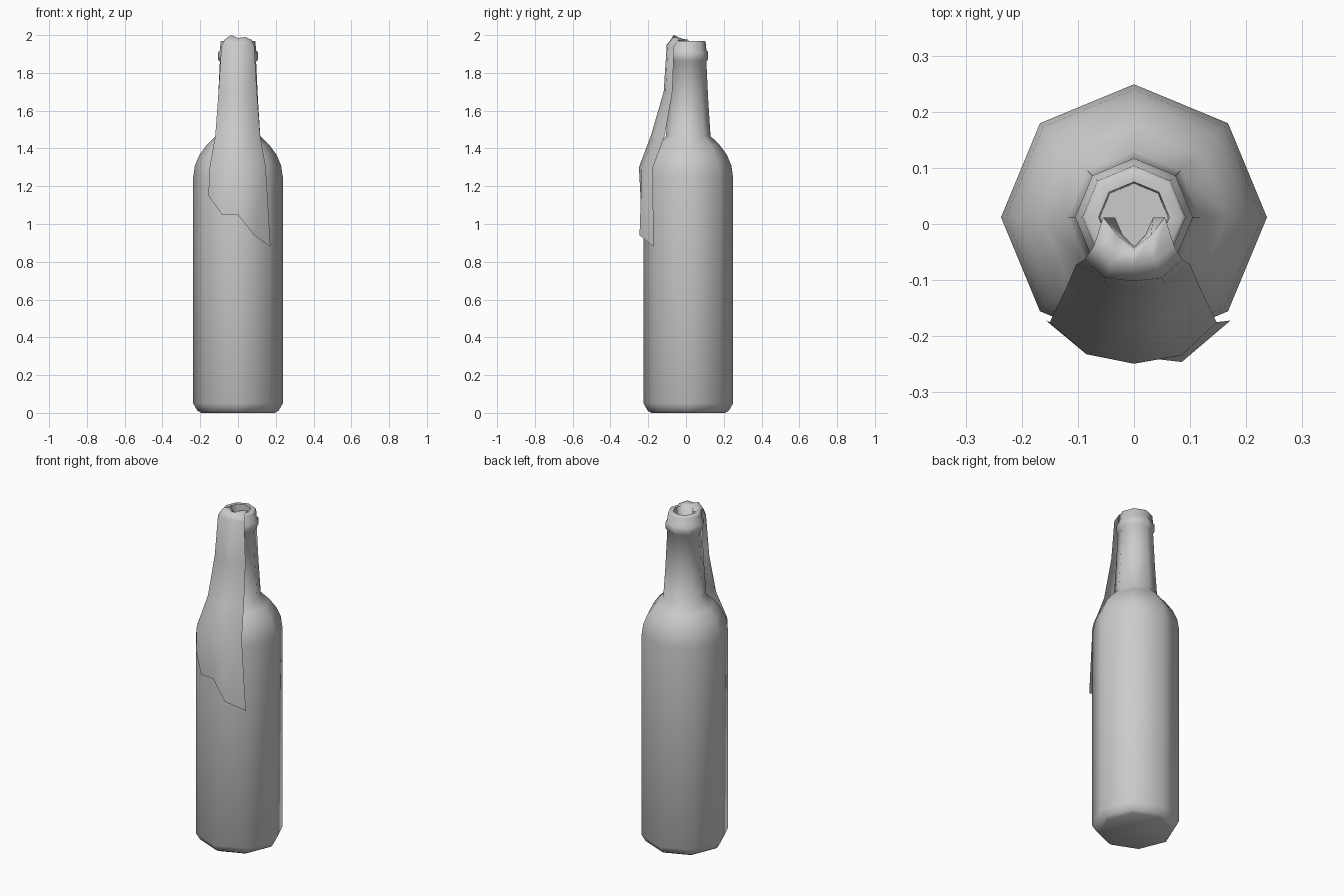
import bpy, bmesh, math

SIDES = 8
CENTRE_Y = 0.012


def make_object(name, bm, angle):
    mesh = bpy.data.meshes.new(name)
    bm.to_mesh(mesh)
    bm.free()
    obj = bpy.data.objects.new(name, mesh)
    bpy.context.collection.objects.link(obj)
    bpy.ops.object.select_all(action='DESELECT')
    obj.select_set(True)
    bpy.context.view_layer.objects.active = obj
    bpy.ops.object.shade_smooth_by_angle(angle=math.radians(angle))
    return obj


def bridge_rows(bm, rows, closed):
    n = len(rows[0])
    for a, b in zip(rows, rows[1:]):
        for i in range(n if closed else n - 1):
            j = (i + 1) % n
            bm.faces.new((a[i], a[j], b[j], b[i]))


# Bottle: eight-sided turned profile, ending in the bore of the neck
profile = [(0.195, 0.0), (0.215, 0.012), (0.237, 0.05), (0.237, 1.25),
           (0.228, 1.31), (0.205, 1.365), (0.165, 1.42), (0.118, 1.465),
           (0.106, 1.65), (0.096, 1.86), (0.105, 1.87), (0.105, 1.91),
           (0.096, 1.92), (0.092, 1.965), (0.086, 1.97), (0.063, 1.97),
           (0.060, 1.70)]
bm = bmesh.new()
rings = []
for r, z in profile:
    rings.append([bm.verts.new((r * math.cos(i * math.tau / SIDES),
                                CENTRE_Y + r * math.sin(i * math.tau / SIDES), z))
                  for i in range(SIDES)])
bridge_rows(bm, rings, True)
bm.faces.new(rings[0][::-1])
bm.faces.new(rings[-1])
make_object("bottle", bm, 50)

# Rag: sheet stuffed in the mouth, folded over the lip and hanging in front
rag_rows = [
    [(-.157, -.172, 1.15), (-.085, -.228, 1.05), (0, -.236, 1.05), (.085, -.246, .94), (.172, -.172, .88)],
    [(-.150, -.175, 1.30), (-.085, -.232, 1.30), (0, -.249, 1.30), (.085, -.234, 1.30), (.147, -.175, 1.30)],
    [(-.120, -.112, 1.47), (-.065, -.165, 1.47), (0, -.185, 1.47), (.065, -.165, 1.47), (.117, -.112, 1.47)],
    [(-.103, -.072, 1.70), (-.055, -.108, 1.70), (0, -.118, 1.70), (.055, -.108, 1.70), (.100, -.072, 1.70)],
    [(-.088, -.063, 1.94), (-.050, -.096, 1.95), (0, -.102, 1.95), (.050, -.096, 1.95), (.086, -.063, 1.94)],
    [(-.072, -.040, 1.975), (-.038, -.066, 2.0), (0, -.074, 1.985), (.038, -.066, 1.99), (.072, -.040, 1.975)],
    [(-.055, .012, 1.975), (-.030, -.020, 1.98), (0, -.043, 1.975), (.030, -.020, 1.98), (.055, .012, 1.975)],
    [(-.034, .012, 1.82), (-.020, -.020, 1.82), (0, -.040, 1.82), (.020, -.020, 1.82), (.034, .012, 1.82)],
]
bm = bmesh.new()
bridge_rows(bm, [[bm.verts.new(p) for p in row] for row in rag_rows], False)
make_object("rag", bm, 70)
